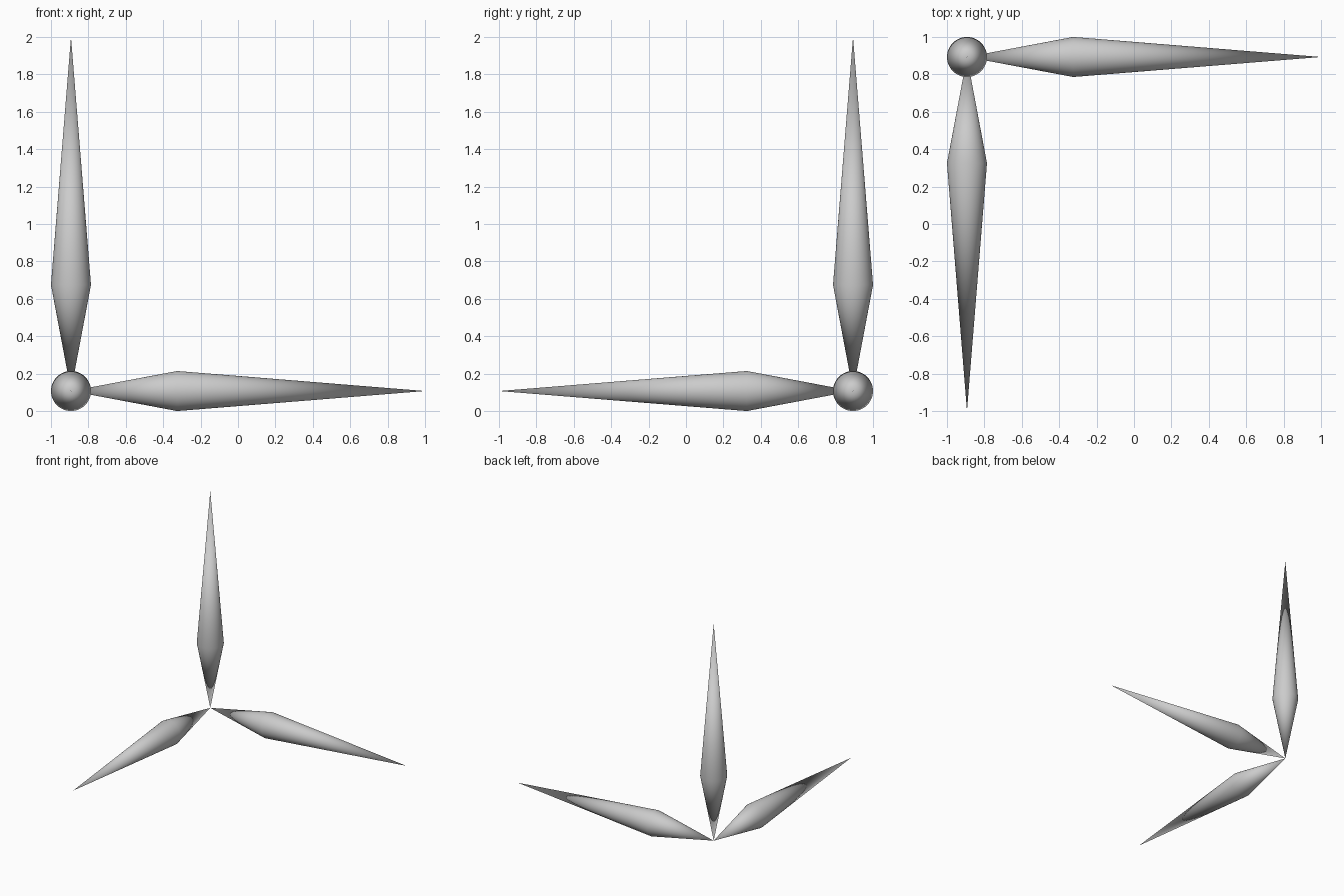
import bpy, bmesh, math
from mathutils import Vector

if "Cube" in bpy.data.objects:
    bpy.data.objects.remove(bpy.data.objects["Cube"])

RADIUS = 0.107           # widest radius of each spindle
LENGTH = 2 - RADIUS      # common corner to tip
WAIST = 0.3 * LENGTH     # distance of the widest ring from the corner
SIDES = 48
CORNER = Vector((-1 + RADIUS, 1 - RADIUS, RADIUS))


def spindle(name, direction):
    """Double cone growing from the shared corner along a direction."""
    bm = bmesh.new()
    base = bm.verts.new((0, 0, 0))
    tip = bm.verts.new((0, 0, LENGTH))
    ring = []
    for i in range(SIDES):
        a = 2 * math.pi * i / SIDES
        ring.append(bm.verts.new((RADIUS * math.cos(a), RADIUS * math.sin(a), WAIST)))
    for i in range(SIDES):
        a, b = ring[i], ring[(i + 1) % SIDES]
        bm.faces.new((base, b, a))
        bm.faces.new((a, b, tip))
    for f in bm.faces:
        f.smooth = True
    turn = Vector((0, 0, 1)).rotation_difference(Vector(direction))
    bm.transform(turn.to_matrix().to_4x4())
    mesh = bpy.data.meshes.new(name)
    bm.to_mesh(mesh)
    bm.free()
    obj = bpy.data.objects.new(name, mesh)
    obj.location = CORNER
    bpy.context.collection.objects.link(obj)
    return obj


# Three spindles at right angles, meeting at one point
spindle("side_spindle", (1, 0, 0))
spindle("front_spindle", (0, -1, 0))
spindle("upright_spindle", (0, 0, 1))
